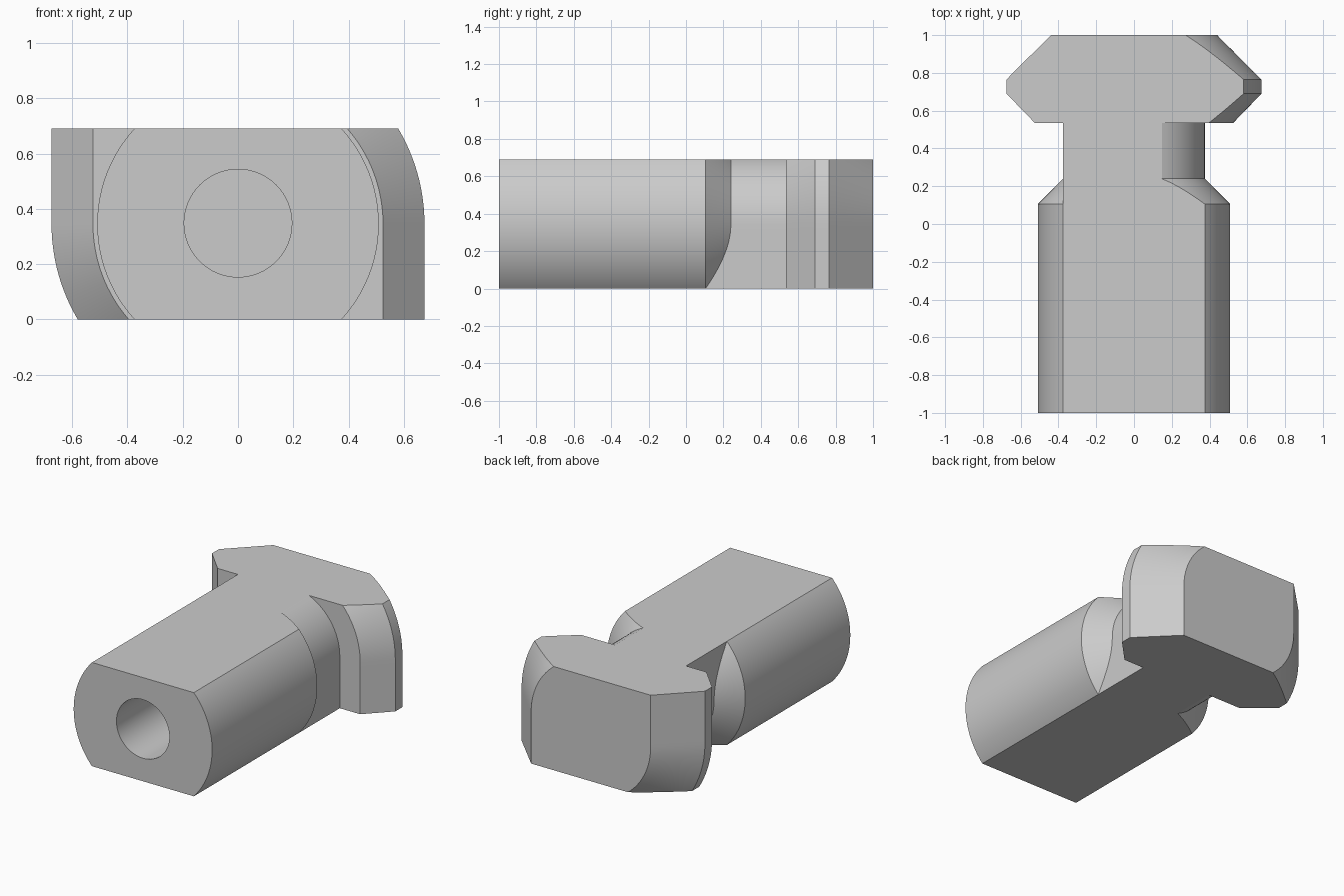
import bpy, bmesh, math

cube = bpy.data.objects.get("Cube")
if cube:
    bpy.data.objects.remove(cube, do_unlink=True)

HALF = 0.345                          # half the thickness between the flats
NECK = 0.375
BODY = math.hypot(NECK, HALF)
CONE = 0.615                          # body chamfer follows y = CONE - radius
ARC = 16                              # segments per quarter of the round sides
STEPS = 6                             # segments along each sloping surface

grey = bpy.data.materials.new("plain grey")
grey.use_nodes = True
grey.diffuse_color = (0.6, 0.6, 0.6, 1)
grey.node_tree.nodes["Principled BSDF"].inputs["Base Color"].default_value = (0.6, 0.6, 0.6, 1)

# Heights from bottom flat to top flat, evenly spaced by angle around the neck
limit = math.asin(HALF / NECK)
levels = [NECK * math.sin(limit * i / ARC) for i in range(-ARC, ARC + 1)]


def square(side, z):
    """Two opposite quarters of the neck and head are squared off."""
    return side * z < 0


def round_x(r, z):
    return math.sqrt(max(r * r - z * z, 0))


def body_ring(y):
    return lambda side, z: (round_x(BODY, z), y)


def chamfer_ring(t):
    def point(side, z):
        end = math.hypot(NECK, z) if square(side, z) else NECK
        r = BODY + (end - BODY) * t
        return round_x(r, z), CONE - r
    return point


def key_ring(r, y):
    return lambda side, z: (r if square(side, z) else round_x(r, z), y)


# Rings from the front end to the back end
rings = [body_ring(-1)]
rings += [chamfer_ring(i / STEPS) for i in range(STEPS + 1)]
rings += [key_ring(NECK, CONE - NECK), key_ring(NECK, 0.535)]
head = [(0.525, 0.535), (0.675, 0.69), (0.675, 0.765), (0.44, 1.0)]
rings.append(key_ring(*head[0]))
for (r0, y0), (r1, y1) in zip(head, head[1:]):
    count = 1 if r0 == r1 else STEPS
    for i in range(1, count + 1):
        t = i / count
        rings.append(key_ring(r0 + (r1 - r0) * t, y0 + (y1 - y0) * t))

bm = bmesh.new()
shared = {}


def vert(x, y, z):
    key = (round(x, 5), round(y, 5), round(z, 5))
    if key not in shared:
        shared[key] = bm.verts.new((x, y, z + HALF))
    return shared[key]


def face(verts):
    verts = list(dict.fromkeys(verts))
    if len(verts) > 2:
        bm.faces.new(verts)


# Columns of vertices for each side, then side walls, flats and end caps
grid = {}
for side in (1, -1):
    grid[side] = []
    for ring in rings:
        row = []
        for z in levels:
            x, y = ring(side, z)
            row.append(vert(side * x, y, z))
        grid[side].append(row)
    for a, b in zip(grid[side], grid[side][1:]):
        for i in range(len(levels) - 1):
            face([a[i], b[i], b[i + 1], a[i + 1]])
for end in (0, -1):
    face([row[end] for row in grid[1]] + [row[end] for row in reversed(grid[-1])])
    face(grid[1][end] + grid[-1][end][::-1])
bmesh.ops.recalc_face_normals(bm, faces=bm.faces[:])

mesh = bpy.data.meshes.new("keyed_stud")
bm.to_mesh(mesh)
bm.free()
mesh.materials.append(grey)
stud = bpy.data.objects.new("keyed_stud", mesh)
bpy.context.collection.objects.link(stud)

# Blind hole in the front end
bpy.ops.mesh.primitive_cylinder_add(vertices=64, radius=0.195, depth=1.4,
                                    location=(0, -0.5, HALF + 0.003),
                                    rotation=(math.pi / 2, 0, 0))
cutter = bpy.context.object
cutter.name = "hole_cutter"
cutter.hide_render = True
cutter.data.materials.append(grey)
cut = stud.modifiers.new("hole", 'BOOLEAN')
cut.operation = 'DIFFERENCE'
cut.solver = 'EXACT'
cut.object = cutter

bpy.ops.object.select_all(action='DESELECT')
stud.select_set(True)
bpy.context.view_layer.objects.active = stud
bpy.ops.object.modifier_apply(modifier=cut.name)
bpy.data.objects.remove(cutter, do_unlink=True)
bpy.ops.object.shade_smooth_by_angle(angle=math.radians(20))
